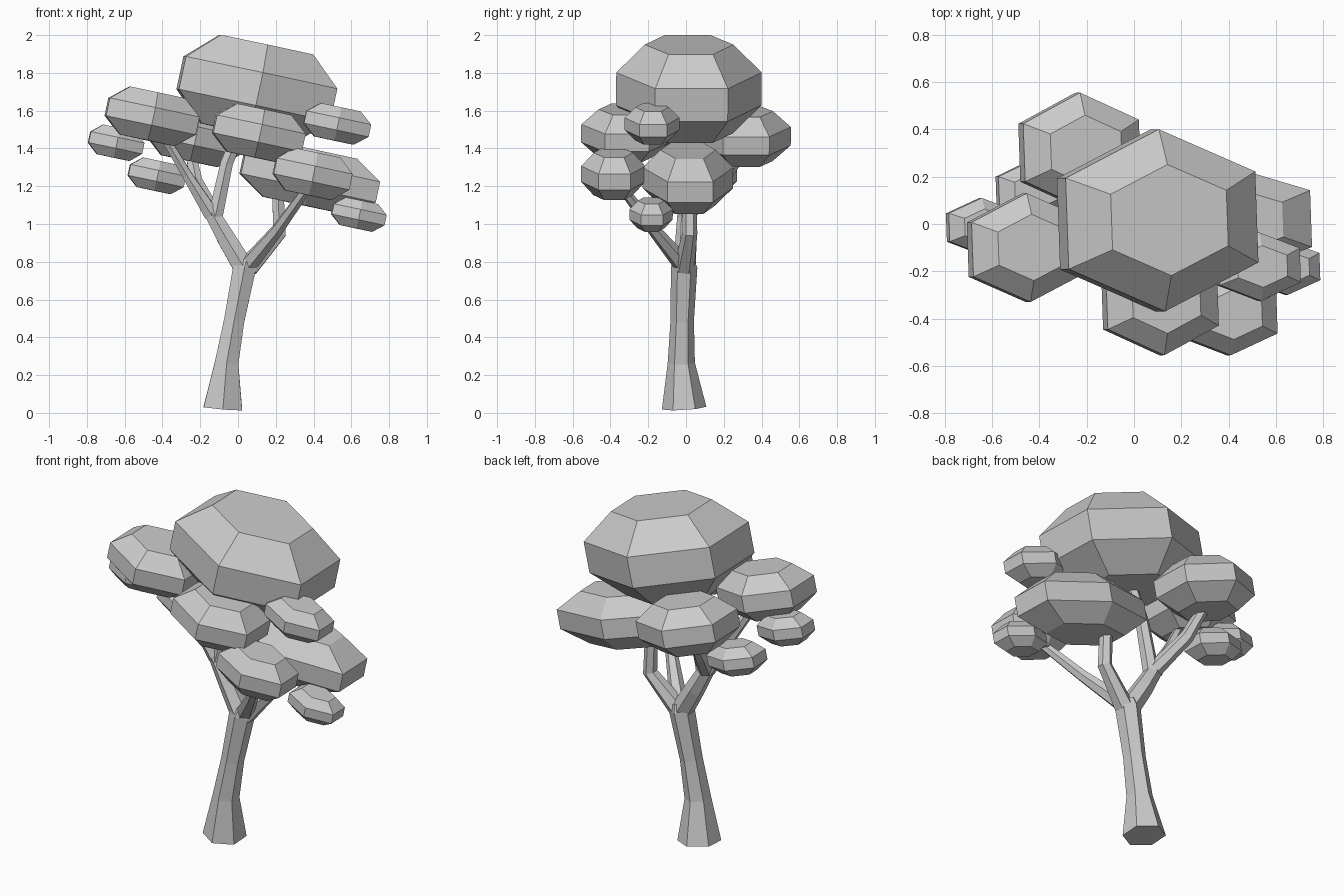
import bpy, bmesh
from math import sin, cos, pi, radians
from mathutils import Vector, Matrix

cube = bpy.data.objects.get("Cube")
if cube:
    bpy.data.objects.remove(cube)

SIDES = 6
LEAN = radians(12)

grey = bpy.data.materials.new("plain grey")
grey.use_nodes = True
grey.diffuse_color = (0.6, 0.6, 0.6, 1)
grey.node_tree.nodes["Principled BSDF"].inputs["Base Color"].default_value = grey.diffuse_color


def loft(name, rings):
    """Skin a list of equal rings of points and cap both ends."""
    bm = bmesh.new()
    loops = [[bm.verts.new(p) for p in ring] for ring in rings]
    for low, high in zip(loops, loops[1:]):
        for i in range(SIDES):
            j = (i + 1) % SIDES
            bm.faces.new((low[i], low[j], high[j], high[i]))
    bm.faces.new(loops[0][::-1])
    bm.faces.new(loops[-1])
    bmesh.ops.recalc_face_normals(bm, faces=bm.faces)
    mesh = bpy.data.meshes.new(name)
    bm.to_mesh(mesh)
    bm.free()
    mesh.materials.append(grey)
    obj = bpy.data.objects.new(name, mesh)
    bpy.context.collection.objects.link(obj)
    return obj


def hexagon(rx, ry, z=0):
    """Ring with corners pointing to the front and back."""
    angles = [2 * pi * i / SIDES + pi / 2 for i in range(SIDES)]
    return [Vector((rx * cos(a), ry * sin(a), z)) for a in angles]


def leaf_clump(name, centre, half_x, half_y, half_z):
    """Faceted, flat-ended clump leaning with the tree."""
    rx = half_x / cos(pi / 6)
    profile = [(0.61, -1), (1, -0.37), (1, 0.37), (0.61, 1)]
    obj = loft(name, [hexagon(rx * r, half_y * r, half_z * h) for r, h in profile])
    obj.data.transform(Matrix.Translation(centre)
                       @ Matrix.Rotation(radians(2), 4, 'Z')
                       @ Matrix.Rotation(LEAN, 4, 'Y'))


def limb(name, path):
    """Tapered tube through (x, y, z, radius) points."""
    points = [Vector(p[:3]) for p in path]
    rings = []
    for i, p in enumerate(points):
        axis = (points[min(i + 1, len(points) - 1)] - points[max(i - 1, 0)]).normalized()
        turn = Vector((0, 0, 1)).rotation_difference(axis)
        rings.append([p + turn @ v for v in hexagon(path[i][3], path[i][3])])
    loft(name, rings)


# Leaf clumps: centre, half width, half depth, half height
clumps = {
    "crown_clump": ((0.10, 0.015, 1.715), 0.41, 0.385, 0.24),
    "left_clump": ((0.38, 0.01, 1.245), 0.365, 0.24, 0.15),
    "left_front_clump": ((0.395, -0.385, 1.265), 0.205, 0.17, 0.115),
    "left_upper_small_clump": ((0.525, -0.18, 1.53), 0.175, 0.145, 0.09),
    "left_lower_small_clump": ((0.64, -0.185, 1.05), 0.143, 0.115, 0.075),
    "front_clump": ((0.11, -0.32, 1.48), 0.24, 0.235, 0.13),
    "back_clump": ((-0.23, 0.31, 1.465), 0.25, 0.245, 0.135),
    "right_clump": ((-0.455, -0.10, 1.57), 0.243, 0.23, 0.13),
    "right_outer_small_clump": ((-0.645, -0.01, 1.43), 0.145, 0.12, 0.08),
    "right_lower_small_clump": ((-0.43, 0.14, 1.255), 0.15, 0.13, 0.08),
}
for name, spec in clumps.items():
    leaf_clump(name, *spec)

# Trunk and branches
limb("trunk", [(-0.08, -0.01, 0.025, 0.118), (-0.06, -0.025, 0.265, 0.072),
               (-0.02, -0.02, 0.49, 0.062), (0.035, -0.01, 0.77, 0.07),
               (0.045, -0.01, 0.81, 0.055)])
limb("right_bough", [(0.03, -0.01, 0.77, 0.062), (-0.06, 0, 0.92, 0.056),
                     (-0.14, 0, 1.06, 0.045)])
limb("right_branch", [(-0.14, 0, 1.05, 0.045), (-0.27, -0.03, 1.26, 0.03),
                      (-0.4, -0.08, 1.48, 0.025)])
limb("back_branch", [(-0.13, 0, 1.05, 0.045), (-0.22, 0.18, 1.22, 0.038),
                     (-0.25, 0.29, 1.37, 0.03)])
limb("crown_branch", [(-0.12, 0, 1.04, 0.045), (-0.06, 0, 1.32, 0.038),
                      (0.02, 0, 1.52, 0.035)])
limb("left_branch", [(0.06, -0.01, 0.77, 0.055), (0.22, 0.02, 0.95, 0.04),
                     (0.21, 0.02, 1.2, 0.035)])
limb("left_front_branch", [(0.06, -0.02, 0.79, 0.05), (0.21, -0.17, 0.97, 0.034),
                           (0.36, -0.33, 1.18, 0.026)])
